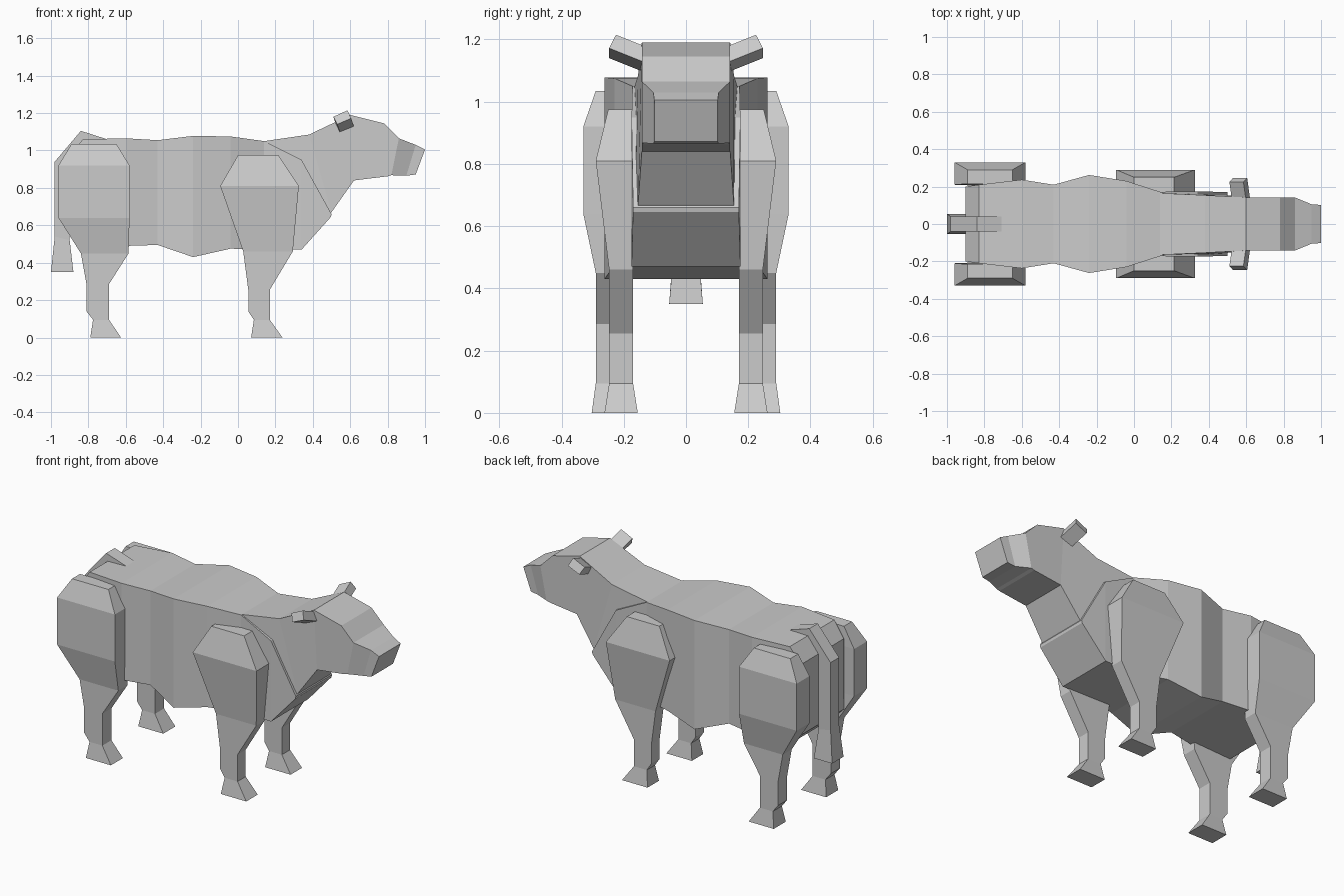
import bpy, bmesh


def loft(name, rings):
    """Skin a list of four-cornered rings into a closed flat-shaded solid."""
    bm = bmesh.new()
    loops = [[bm.verts.new(p) for p in ring] for ring in rings]
    for a, b in zip(loops, loops[1:]):
        for i in range(4):
            j = (i + 1) % 4
            bm.faces.new((a[i], a[j], b[j], b[i]))
    bm.faces.new(loops[0])
    bm.faces.new(loops[-1])
    bmesh.ops.recalc_face_normals(bm, faces=bm.faces)
    mesh = bpy.data.meshes.new(name)
    bm.to_mesh(mesh)
    bm.free()
    obj = bpy.data.objects.new(name, mesh)
    bpy.context.collection.objects.link(obj)
    return obj


def spine(name, sections):
    """Sections: top x, top z, bottom x, bottom z, half width."""
    return loft(name, [[(xt, -w, zt), (xt, w, zt), (xb, w, zb), (xb, -w, zb)]
                       for xt, zt, xb, zb, w in sections])


def mirror(obj):
    mod = obj.modifiers.new("mirror", 'MIRROR')
    mod.use_axis = (False, True, False)


def leg(name, sections):
    """Sections: z, back x, front x, inner y, outer y."""
    mirror(loft(name, [[(x0, y0, z), (x1, y0, z), (x1, y1, z), (x0, y1, z)]
                       for z, x0, x1, y0, y1 in sections]))


# Barrel of the body with the pointed brisket
spine("body", [
    (-.90, .97, -.90, .55, .20),
    (-.83, 1.06, -.83, .48, .21),
    (-.60, 1.065, -.60, .49, .237),
    (-.43, 1.055, -.43, .495, .21),
    (-.24, 1.078, -.24, .43, .262),
    (-.04, 1.075, -.04, .475, .23),
    (.14, 1.05, .14, .472, .172),
    (.34, .95, .34, .47, .175),
    (.50, .66, .497, .645, .17)])

# Neck, skull and muzzle
spine("neck_and_head", [
    (.14, 1.05, .44, .60, .165),
    (.38, 1.085, .50, .67, .154),
    (.60, 1.19, .62, .84, .142),
    (.78, 1.145, .80, .862, .142),
    (.86, 1.065, .82, .868, .142),
    (.95, 1.03, .90, .865, .105),
    (1.0, 1.005, .95, .872, .102)])

# Tail with a flared tuft
spine("tail", [
    (-.70, 1.06, -.74, 1.02, .04),
    (-.84, 1.105, -.82, 1.02, .04),
    (-.98, .94, -.89, .90, .04),
    (-.98, .54, -.90, .52, .04),
    (-1.0, .35, -.88, .35, .054)])

# Hind legs
leg("hind_legs", [
    (1.035, -.89, -.65, .215, .29),
    (.92, -.96, -.58, .21, .33),
    (.64, -.96, -.58, .21, .33),
    (.45, -.84, -.585, .205, .29),
    (.285, -.81, -.69, .205, .29),
    (.14, -.81, -.69, .205, .29),
    (.095, -.775, -.69, .205, .29),
    (0, -.79, -.625, .19, .303)])

# Front legs
leg("front_legs", [
    (.975, 0, .215, .17, .25),
    (.81, -.095, .325, .165, .29),
    (.46, .028, .293, .17, .247),
    (.255, .055, .17, .17, .247),
    (.14, .055, .17, .17, .247),
    (.095, .085, .17, .17, .247),
    (0, .07, .238, .155, .262)])

# Ears
tip = [(.51, .225, 1.18), (.585, .225, 1.215), (.605, .247, 1.172), (.53, .247, 1.14)]
root = [(x + .018, y - .13, z - .052) for x, y, z in tip]
mirror(loft("ears", [root, tip]))
